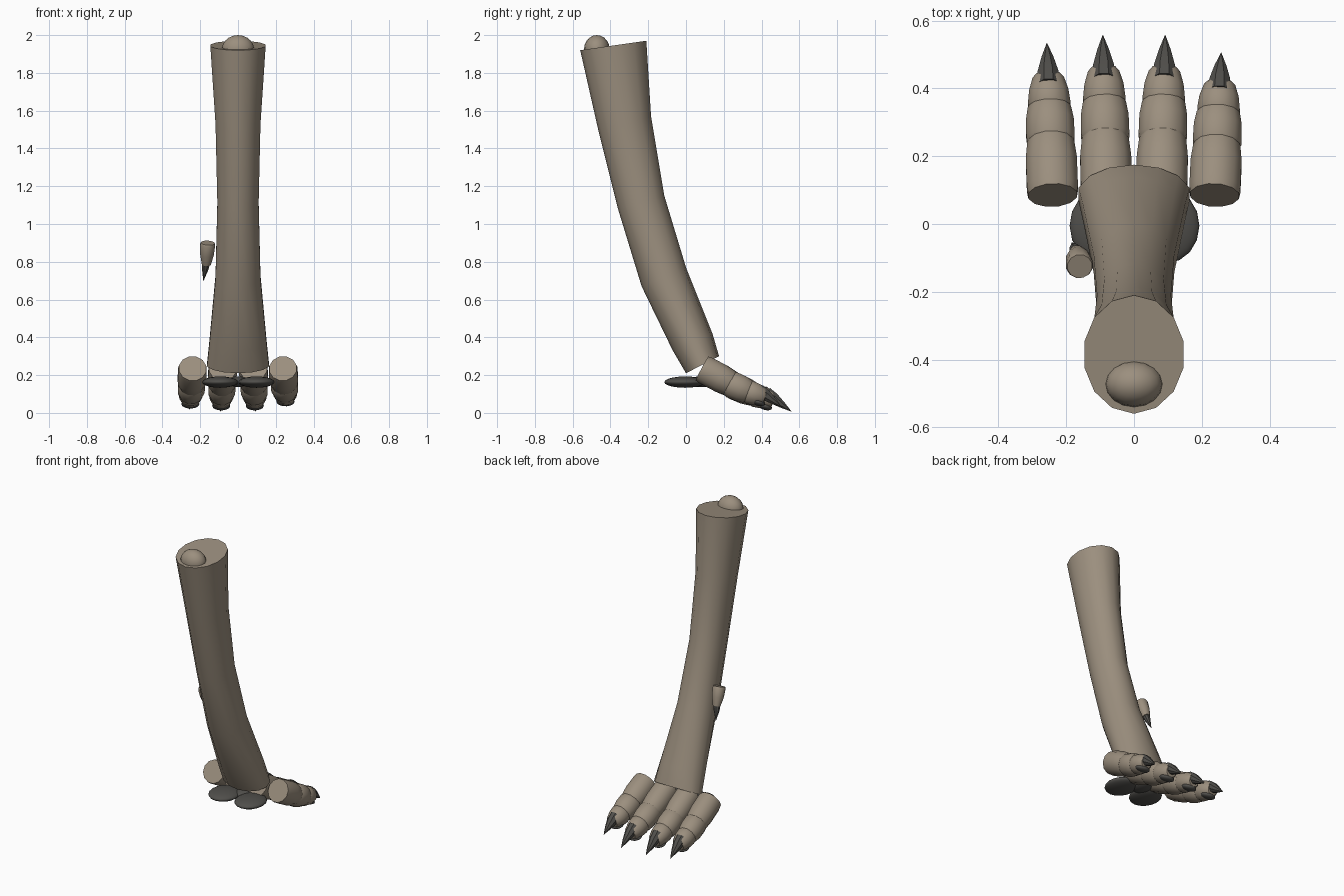
import bpy, bmesh, math
from mathutils import Vector

cube = bpy.data.objects.get("Cube")
if cube:
    bpy.data.objects.remove(cube, do_unlink=True)


def material(name, rgb):
    m = bpy.data.materials.new(name)
    m.use_nodes = True
    m.diffuse_color = (*rgb, 1)
    bsdf = next(n for n in m.node_tree.nodes if n.type == 'BSDF_PRINCIPLED')
    bsdf.inputs["Base Color"].default_value = (*rgb, 1)
    bsdf.inputs["Roughness"].default_value = 0.8
    return m


SKIN = material("tan_skin", (0.33, 0.275, 0.21))
DARK = material("dark_claw", (0.08, 0.077, 0.07))


def finish(ob, name, mat):
    ob.name = name
    ob.data.materials.append(mat)
    bpy.ops.object.select_all(action='DESELECT')
    ob.select_set(True)
    bpy.context.view_layer.objects.active = ob
    bpy.ops.object.shade_smooth_by_angle(angle=math.radians(42))


def loft(name, rings, mat, sides=12):
    """Skin closed elliptical rings, each (centre, first axis, second axis)."""
    bm = bmesh.new()
    loops = []
    for c, u, v in rings:
        angles = [math.tau * (i + 0.5) / sides for i in range(sides)]
        loops.append([bm.verts.new(c + u * math.cos(a) + v * math.sin(a)) for a in angles])
    for a, b in zip(loops, loops[1:]):
        for i in range(sides):
            j = (i + 1) % sides
            bm.faces.new((a[i], a[j], b[j], b[i]))
    bm.faces.new(loops[0])
    bm.faces.new(loops[-1])
    bmesh.ops.recalc_face_normals(bm, faces=bm.faces)
    me = bpy.data.meshes.new(name)
    bm.to_mesh(me)
    bm.free()
    ob = bpy.data.objects.new(name, me)
    bpy.context.collection.objects.link(ob)
    finish(ob, name, mat)


def spindle(name, start, end, profile, mat, sides=12):
    """Round solid along a straight axis; profile is (fraction, radius)."""
    start, end = Vector(start), Vector(end)
    d = (end - start).normalized()
    u = Vector((1, 0, 0))
    u = (u - d * u.dot(d)).normalized()
    v = d.cross(u)
    loft(name, [(start.lerp(end, t), u * r, v * r) for t, r in profile], mat, sides)


def ellipsoid(name, loc, radii, mat, tilt=0):
    bpy.ops.mesh.primitive_uv_sphere_add(segments=16, ring_count=10, location=loc,
                                         rotation=(tilt, 0, 0))
    ob = bpy.context.object
    ob.scale = radii
    finish(ob, name, mat)


# Leg: back point, front point (y, z) and half width of each section
sections = [
    ((-0.56, 1.92), (-0.21, 1.97), 0.150),
    ((-0.465, 1.50), (-0.185, 1.57), 0.122),
    ((-0.36, 1.08), (-0.115, 1.15), 0.112),
    ((-0.235, 0.67), (0.0, 0.77), 0.122),
    ((-0.07, 0.33), (0.14, 0.42), 0.155),
    ((0.0, 0.21), (0.175, 0.30), 0.168),
]
rings = []
for back, front, w in sections:
    b, f = Vector((0, *back)), Vector((0, *front))
    rings.append(((b + f) / 2, Vector((w, 0, 0)), (f - b) / 2))
loft("leg", rings, SKIN, 14)

# Bone end showing at the top of the leg
ellipsoid("bone_end", (0, -0.472, 1.925), (0.085, 0.068, 0.075), SKIN)

# Toes: base x, tip x, length factor
toes = {
    "outer_right_toe": (-0.240, -0.257, 0.95),
    "inner_right_toe": (-0.081, -0.092, 1.0),
    "inner_left_toe": (0.081, 0.092, 1.0),
    "outer_left_toe": (0.238, 0.257, 0.89),
}
BASE = Vector((0, 0.085, 0.235))
for name, (x0, x1, s) in toes.items():
    def spot(y, z):
        k = (y - BASE.y) / 0.47
        return Vector((x0 + (x1 - x0) * k, BASE.y + (y - BASE.y) * s,
                       BASE.z + (z - BASE.z) * s))

    # Three bulging joints that shrink toward the claw
    spindle(name + "_knuckle", spot(0.085, 0.235), spot(0.265, 0.140),
            [(0, 0.074), (0.12, 0.078), (0.6, 0.078), (0.88, 0.072), (1, 0.062)], SKIN)
    spindle(name + "_middle", spot(0.235, 0.150), spot(0.370, 0.092),
            [(0, 0.062), (0.2, 0.074), (0.6, 0.073), (0.88, 0.066), (1, 0.056)], SKIN)
    spindle(name + "_end", spot(0.345, 0.100), spot(0.462, 0.064),
            [(0, 0.054), (0.2, 0.065), (0.55, 0.060), (0.88, 0.048), (1, 0.036)], SKIN)
    # Claw and pad under the toe
    spindle(name + "_claw", spot(0.425, 0.105), spot(0.557, 0.008),
            [(0, 0.036), (0.3, 0.033), (0.65, 0.019), (1, 0.001)], DARK, 8)
    ellipsoid(name + "_pad", spot(0.415, 0.037), (0.048, 0.042, 0.02), DARK, math.radians(-20))

# Flat sole pads
for side, x in (("right", -0.095), ("left", 0.098)):
    ellipsoid(side + "_sole_pad", (x, -0.005, 0.163), (0.095, 0.11, 0.03), DARK)
ellipsoid("middle_sole_pad", (0, 0.08, 0.165), (0.06, 0.08, 0.028), DARK)

# Small raised toe on the right side of the leg
spindle("dew_toe", (-0.160, -0.125, 0.90), (-0.168, -0.085, 0.785),
        [(0, 0.037), (0.1, 0.041), (0.55, 0.037), (1, 0.024)], SKIN)
spindle("dew_claw", (-0.168, -0.09, 0.80), (-0.183, -0.055, 0.70),
        [(0, 0.023), (0.4, 0.018), (1, 0.001)], DARK, 8)
